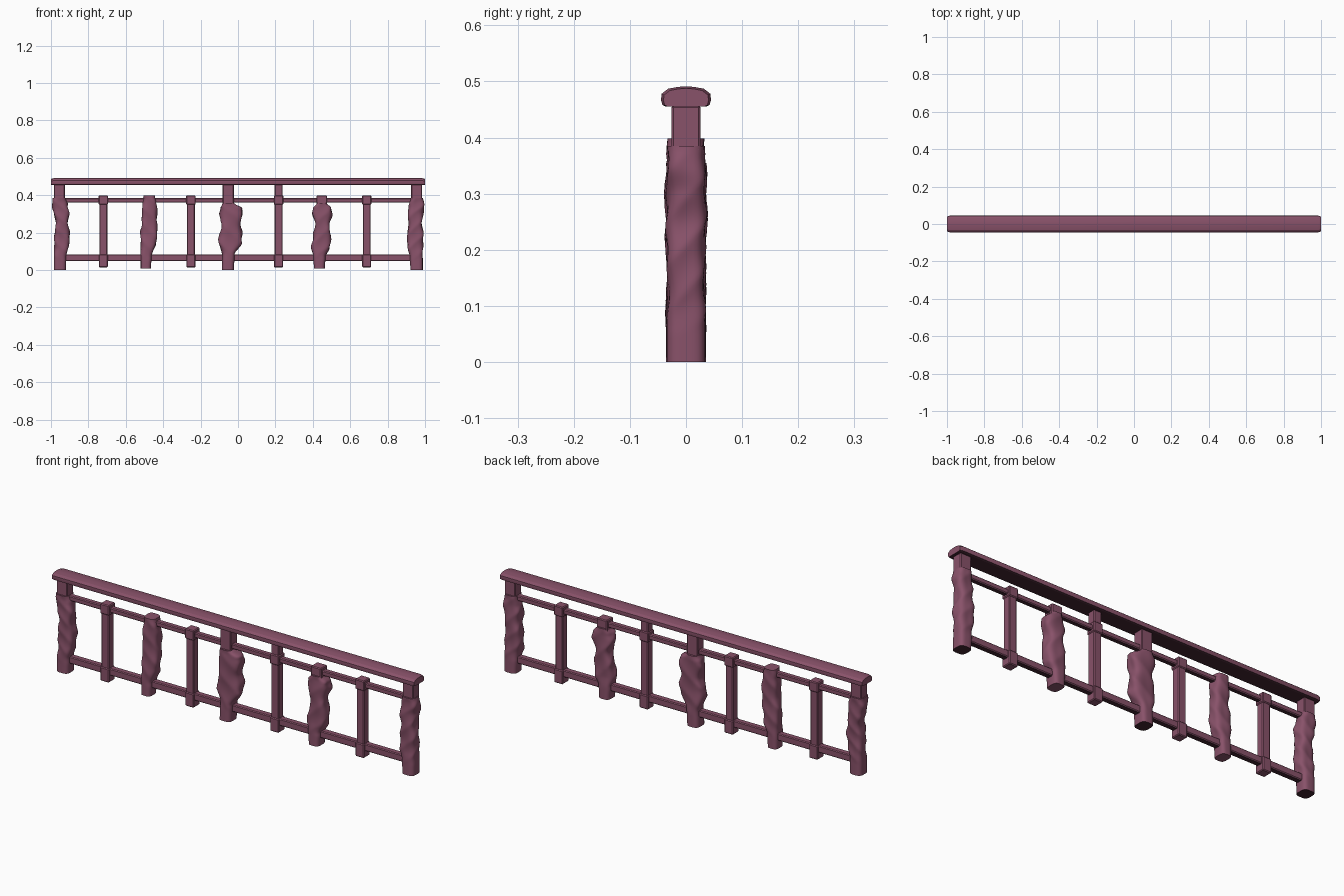
import bpy, bmesh, math

if "Cube" in bpy.data.objects:
    bpy.data.objects.remove(bpy.data.objects["Cube"])


def flat(name, rgb):
    m = bpy.data.materials.new(name)
    m.diffuse_color = (*rgb, 1)
    m.use_nodes = True
    m.node_tree.nodes["Principled BSDF"].inputs["Base Color"].default_value = m.diffuse_color
    return m


plum = flat("dusty plum wood", (0.25, 0.084, 0.143))
dark = flat("dark plum underside", (0.055, 0.019, 0.031))


def finish(bm, name, angle=35, dark_below=False):
    """Turn a bmesh into a named, coloured, smooth-by-angle object."""
    bmesh.ops.recalc_face_normals(bm, faces=bm.faces)
    me = bpy.data.meshes.new(name)
    bm.to_mesh(me)
    bm.free()
    me.materials.append(plum)
    me.materials.append(dark)
    for p in me.polygons:
        p.use_smooth = True
        # unfinished darker wood on the faces pointing down
        p.material_index = 1 if dark_below and p.normal.z < -0.8 else 0
    me.set_sharp_from_angle(angle=math.radians(angle))
    ob = bpy.data.objects.new(name, me)
    bpy.context.collection.objects.link(ob)
    return ob


def box(name, x0, x1, hy, z0, z1, bevel=0.004, dark_below=False):
    bm = bmesh.new()
    bmesh.ops.create_cube(bm, size=1)
    for v in bm.verts:
        v.co = ((x0 + x1) / 2 + v.co.x * (x1 - x0), v.co.y * 2 * hy,
                (z0 + z1) / 2 + v.co.z * (z1 - z0))
    bmesh.ops.bevel(bm, geom=bm.edges[:], offset=bevel, segments=1, affect='EDGES')
    return finish(bm, name, 25, dark_below)


def loft(bm, rings):
    """Skin closed rings of points and cap both ends."""
    vs = [[bm.verts.new(p) for p in r] for r in rings]
    n = len(vs[0])
    for a, b in zip(vs, vs[1:]):
        for i in range(n):
            bm.faces.new((a[i], a[(i + 1) % n], b[(i + 1) % n], b[i]))
    bm.faces.new(vs[0][::-1])
    bm.faces.new(vs[-1])


def sample(profile, z):
    """Ease between the (z, left, right) keys of a trunk outline."""
    for a, b in zip(profile, profile[1:]):
        if z <= b[0]:
            t = max(0, (z - a[0]) / (b[0] - a[0]))
            t = t * t * (3 - 2 * t)
            return a[1] + (b[1] - a[1]) * t, a[2] + (b[2] - a[2]) * t
    return profile[-1][1:]


def gnarled_trunk(name, profile, hy, twist, phase, amp=0.06, dark_below=False):
    """Lumpy carved trunk: outline from keys, spiral ridges on the surface."""
    bm = bmesh.new()
    z0, z1, steps, sides = profile[0][0], profile[-1][0], 56, 32
    rings = []
    for k in range(steps + 1):
        z = z0 + (z1 - z0) * k / steps
        l, r = sample(profile, z)
        fade = min(1, max(0, (z - z0 - 0.05) / 0.06)) * min(1, (z1 - z) / 0.03 + 0.3)
        ring = []
        for i in range(sides):
            a = 2 * math.pi * i / sides
            c, s = math.cos(a), math.sin(a)
            m = (abs(c) ** 3.5 + abs(s) ** 3.5) ** (-1 / 3.5)
            fold = 1 - 2 * abs(math.sin(1.5 * a + twist * z + phase))  # creased spiral
            wave = math.sin(2 * a - 0.8 * twist * z + 2 * phase)
            m *= 1 + fade * amp * (0.9 * fold + 0.8 * wave - 0.1)
            ring.append(((l + r) / 2 + c * m * (r - l) / 2, s * m * hy, z))
        rings.append(ring)
    loft(bm, rings)
    return finish(bm, name, 45, dark_below)


# Handrail: faceted cap profile swept along x, with slightly drawn-in ends
half = [(0.035, 0.455), (0.042, 0.458), (0.0445, 0.467), (0.0435, 0.478),
        (0.032, 0.487), (0.014, 0.4905)]
prof = half + [(0, 0.491)] + [(-y, z) for y, z in reversed(half)]
bm = bmesh.new()
loft(bm, [[(x, y * s, 0.455 + (z - 0.455) * s) for y, z in prof]
          for x, s in ((-1, 0.9), (-0.985, 1), (0.985, 1), (1, 0.9))])
finish(bm, "handrail", 22, True)

# Thin horizontal rails
box("upper_rail", -0.95, 0.95, 0.014, 0.360, 0.385, dark_below=True)
box("lower_rail", -0.95, 0.95, 0.016, 0.048, 0.083, dark_below=True)

# Square balusters with collars where the rails cross
for i, (x, top) in enumerate([(-0.72, 0.39), (-0.252, 0.39), (0.217, 0.458), (0.688, 0.39)], 1):
    box(f"baluster_{i}", x - 0.021, x + 0.021, 0.02, 0.02, top)
    box(f"baluster_{i}_top_collar", x - 0.025, x + 0.025, 0.025, 0.349, 0.399)
    box(f"baluster_{i}_foot_collar", x - 0.024, x + 0.024, 0.025, 0.014, 0.083)

# Square post tops that carry the handrail
for name, x in (("left", -0.955), ("middle", -0.052), ("right", 0.955)):
    box(f"{name}_post_top", x - 0.03, x + 0.03, 0.026, 0.33, 0.458)

# Carved end posts
gnarled_trunk("left_post_trunk", [
    (0.0, -0.985, -0.920), (0.07, -0.985, -0.918), (0.13, -0.982, -0.905), (0.20, -0.980, -0.900),
    (0.25, -0.974, -0.908), (0.30, -0.985, -0.903), (0.35, -0.993, -0.912), (0.385, -0.990, -0.922)],
    0.034, 42, 0.4, dark_below=True)
gnarled_trunk("right_post_trunk", [
    (0.0, 0.922, 0.988), (0.07, 0.918, 0.988), (0.13, 0.907, 0.988), (0.20, 0.905, 0.990),
    (0.25, 0.912, 0.985), (0.30, 0.907, 0.990), (0.34, 0.915, 0.996), (0.385, 0.922, 0.988)],
    0.034, -38, 1.7, dark_below=True)

# Carved middle post
gnarled_trunk("middle_post_trunk", [
    (0.0, -0.086, -0.022), (0.08, -0.084, -0.018), (0.15, -0.102, 0.018), (0.19, -0.098, 0.022),
    (0.24, -0.088, 0.014), (0.30, -0.100, 0.028), (0.33, -0.096, 0.022), (0.355, -0.084, -0.018)],
    0.036, 30, 2.6, dark_below=True)

# Shorter carved posts between the balusters
gnarled_trunk("left_short_trunk", [
    (0.008, -0.520, -0.466), (0.07, -0.520, -0.462), (0.14, -0.522, -0.438), (0.20, -0.520, -0.432),
    (0.26, -0.512, -0.434), (0.32, -0.516, -0.430), (0.36, -0.510, -0.436), (0.398, -0.505, -0.444)],
    0.033, 36, 0.9)
gnarled_trunk("right_short_trunk", [
    (0.008, 0.406, 0.464), (0.07, 0.402, 0.468), (0.12, 0.394, 0.490), (0.18, 0.402, 0.496),
    (0.24, 0.412, 0.488), (0.30, 0.396, 0.506), (0.33, 0.404, 0.500), (0.358, 0.422, 0.474)],
    0.035, -32, 2.1)
box("right_short_trunk_cap", 0.419, 0.476, 0.026, 0.34, 0.399)
